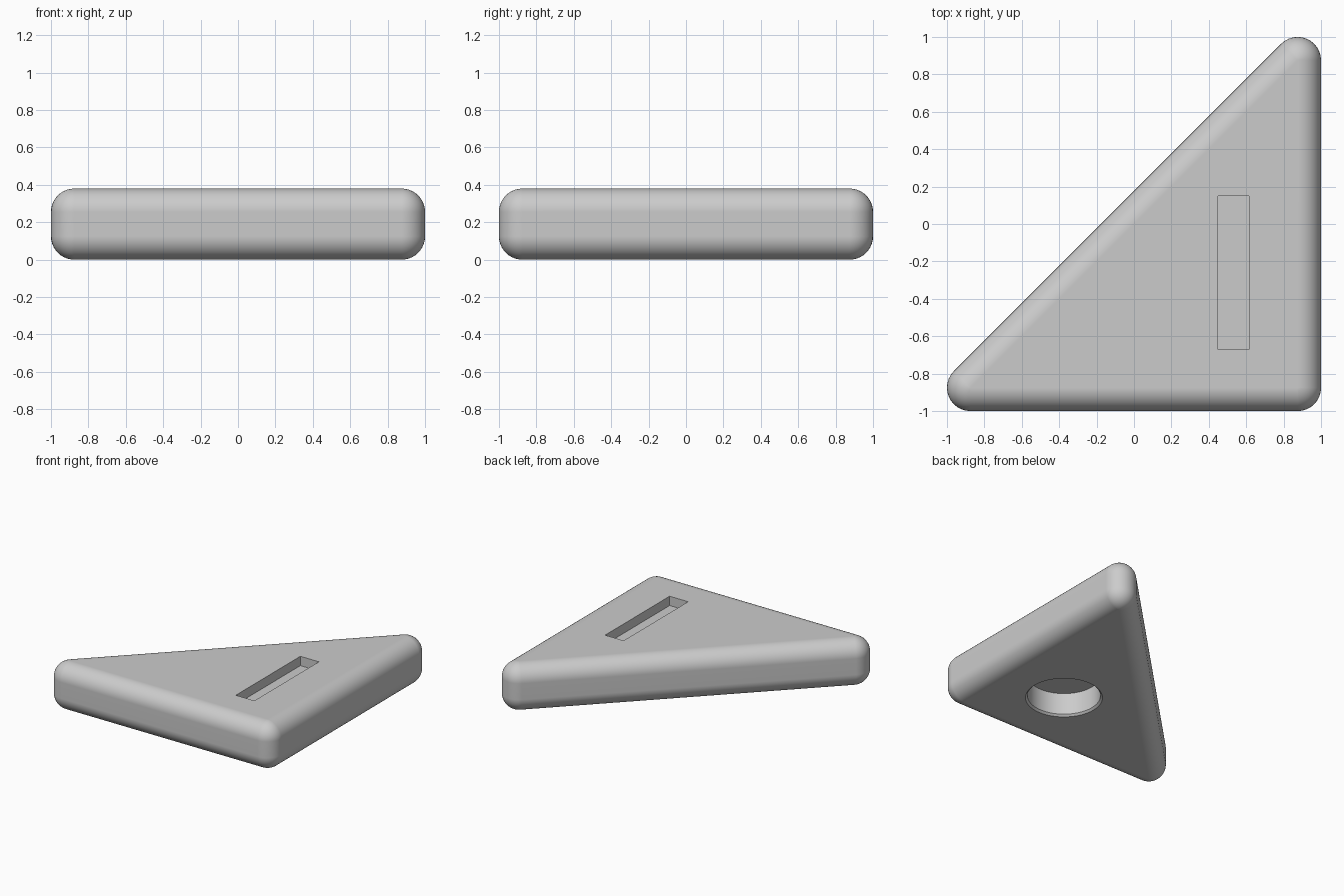
import bpy, bmesh, math

if "Cube" in bpy.data.objects:
    bpy.data.objects.remove(bpy.data.objects["Cube"])

HEIGHT, R, C = 0.38, 0.125, 0.875   # slab height, edge radius, corner centre offset
ARC, LAT = 12, 10                   # steps around a corner and along a rounded edge

grey = bpy.data.materials.new("plain_grey")
grey.diffuse_color = (0.6, 0.6, 0.6, 1)
grey.use_nodes = True
grey.node_tree.nodes["Principled BSDF"].inputs["Base Color"].default_value = grey.diffuse_color


def stacked_solid(name, rings):
    """Closed solid lofted through matching counter-clockwise rings, bottom to top."""
    bm = bmesh.new()
    loops = [[bm.verts.new(p) for p in ring] for ring in rings]
    n = len(loops[0])
    for low, high in zip(loops, loops[1:]):
        for i in range(n):
            j = (i + 1) % n
            bm.faces.new((low[i], low[j], high[j], high[i]))
    bm.faces.new(loops[0][::-1])
    bm.faces.new(loops[-1])
    bmesh.ops.remove_doubles(bm, verts=bm.verts, dist=1e-5)
    bmesh.ops.recalc_face_normals(bm, faces=bm.faces)
    mesh = bpy.data.meshes.new(name)
    bm.to_mesh(mesh)
    bm.free()
    mesh.materials.append(grey)
    obj = bpy.data.objects.new(name, mesh)
    bpy.context.collection.objects.link(obj)
    return obj


def rounded_triangle(r, z):
    """Right triangle outline grown outward by r."""
    pts = []
    for cx, cy, start, end in ((-C, -C, 135, 270), (C, -C, 270, 360), (C, C, 0, 135)):
        for k in range(ARC + 1):
            a = math.radians(start + (end - start) * k / ARC)
            pts.append((cx + r * math.cos(a), cy + r * math.sin(a), z))
    return pts


def circle(r, z, n=64):
    return [(0.3625 + r * math.cos(2 * math.pi * k / n),
             -0.3625 + r * math.sin(2 * math.pi * k / n), z) for k in range(n)]


def rectangle(x0, x1, y0, y1, z):
    return [(x0, y0, z), (x1, y0, z), (x1, y1, z), (x0, y1, z)]


# Triangular slab with fully rounded edges and corners
rings = []
for base, start in ((R, -90), (HEIGHT - R, 0)):
    for k in range(LAT + 1):
        a = math.radians(start + 90 * k / LAT)
        rings.append(rounded_triangle(R * math.cos(a), base + R * math.sin(a)))
slab = stacked_solid("triangular_slab", rings)

# Shallow slot in the top, chamfered round socket in the underside
slot = stacked_solid("slot_cutter", [rectangle(0.45, 0.615, -0.67, 0.15, z)
                                     for z in (HEIGHT - 0.075, HEIGHT + 0.1)])
socket = stacked_solid("socket_cutter", [circle(0.331, -0.05), circle(0.281, 0),
                                         circle(0.266, 0.015), circle(0.266, 0.188)])

bpy.context.view_layer.objects.active = slab
slab.select_set(True)
for cutter in (slot, socket):
    cutter.hide_render = True
    mod = slab.modifiers.new("cut", 'BOOLEAN')
    mod.operation, mod.solver, mod.object = 'DIFFERENCE', 'EXACT', cutter
    bpy.ops.object.modifier_apply(modifier=mod.name)
    bpy.data.objects.remove(cutter)

# Smooth rounding with crisp cut edges and flat large faces
bpy.ops.object.shade_smooth_by_angle(angle=math.radians(30))
slab.modifiers.new("flat_faces", 'WEIGHTED_NORMAL').keep_sharp = True
